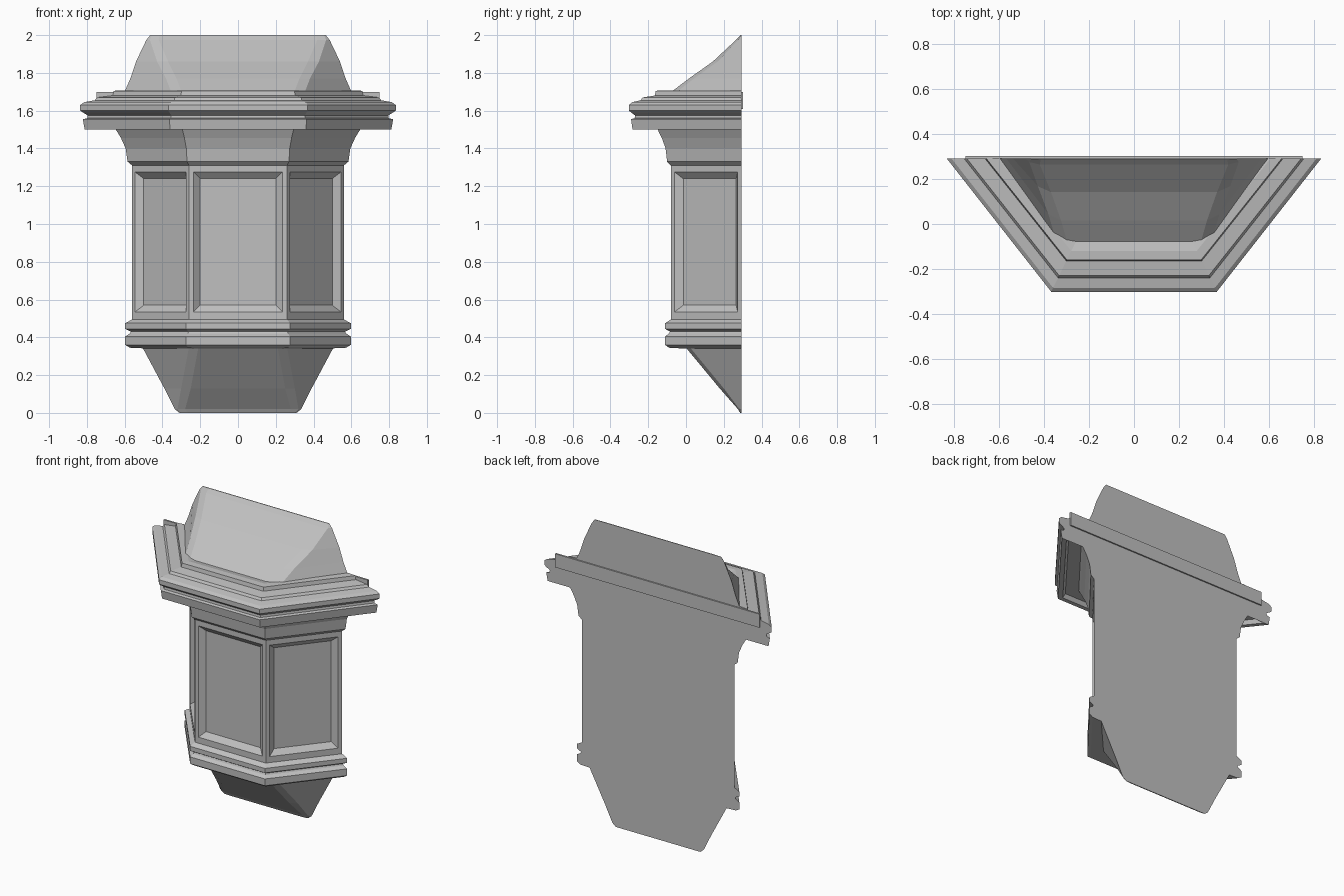
import bpy, bmesh
from mathutils import Vector

if "Cube" in bpy.data.objects:
    bpy.data.objects.remove(bpy.data.objects["Cube"], do_unlink=True)

BACK = 0.293     # rear mounting plane
WALL = -0.08     # front plane of the wall

stone = bpy.data.materials.new("grey_stone")
stone.use_nodes = True
stone.diffuse_color = (0.53, 0.53, 0.53, 1)
stone.node_tree.nodes["Principled BSDF"].inputs["Base Color"].default_value = stone.diffuse_color
stone.node_tree.nodes["Principled BSDF"].inputs["Roughness"].default_value = 0.8


def section(z, y, front, rear, chamfer):
    """Half-hexagon outline, optionally with cut front corners."""
    a, b = Vector((front, y, z)), Vector((rear, BACK, z))
    right = [b, a]
    if chamfer:
        t = min(chamfer / (b - a).length, 0.4)
        right = [b, a.lerp(b, t), a - Vector((chamfer, 0, 0))]
    left = [Vector((-p.x, p.y, p.z)) for p in reversed(right)]
    return right + left


def loft(name, rows, chamfer=0, panels=False):
    bm = bmesh.new()
    rings = [[bm.verts.new(p) for p in section(*r, chamfer)] for r in rows]
    n = len(rings[0])
    for lo, hi in zip(rings, rings[1:]):
        for i in range(n):
            j = (i + 1) % n
            bm.faces.new((lo[i], lo[j], hi[j], hi[i]))
    bm.faces.new(rings[0])
    bm.faces.new(rings[-1])
    bmesh.ops.recalc_face_normals(bm, faces=bm.faces)
    if panels:
        # Recessed panel with a sloped frame on each outer wall
        tall = [f for f in bm.faces if f.normal.y < -0.1 and f.calc_area() > 0.2]
        bmesh.ops.inset_individual(bm, faces=tall, thickness=0.025, use_even_offset=True)
        bmesh.ops.inset_individual(bm, faces=tall, thickness=0.035, depth=-0.03,
                                   use_even_offset=True)
    mesh = bpy.data.meshes.new(name)
    bm.to_mesh(mesh)
    bm.free()
    mesh.materials.append(stone)
    obj = bpy.data.objects.new(name, mesh)
    bpy.context.collection.objects.link(obj)
    return obj


def moulding(name, profile, **kw):
    """Sweep (height, front y) around the three sides at an even offset."""
    rows = []
    for z, y in profile:
        d = WALL - y
        rows.append((z, y, 0.26 + 0.49 * d, 0.56 + 1.24 * d))
    return loft(name, rows, **kw)


# Tapered underside
loft("base_taper", [(0, 0.287, 0.295, 0.31), (0.02, 0.275, 0.31, 0.335),
                    (0.13, 0.178, 0.28, 0.39), (0.345, 0, 0.24, 0.505)], chamfer=0.03)

# Double sill moulding
moulding("sill_moulding", [(0.34, 0), (0.345, -0.09), (0.36, -0.11), (0.405, -0.11),
                           (0.42, -0.09), (0.43, -0.085), (0.445, -0.11),
                           (0.475, -0.11), (0.495, WALL)])

# Panelled wall
moulding("panelled_wall", [(0.49, WALL), (0.51, WALL), (1.30, WALL), (1.32, WALL)],
         panels=True)

# Flared cove below the cornice
moulding("cove", [(1.31, WALL), (1.33, -0.1), (1.4, -0.108), (1.455, -0.128),
                  (1.5, -0.15), (1.535, -0.165)])

# Cornice with a recessed soffit
moulding("cornice", [(1.525, -0.15), (1.525, -0.24), (1.5, -0.255), (1.5, -0.283),
                     (1.555, -0.291), (1.56, -0.272), (1.575, -0.27), (1.59, -0.29),
                     (1.6, -0.302), (1.63, -0.302), (1.645, -0.285), (1.655, -0.24),
                     (1.67, -0.23), (1.68, -0.165), (1.705, -0.16), (1.708, -0.12),
                     (1.70, -0.08)])

# Sloping roof
loft("roof", [(1.69, -0.09, 0.33, 0.605), (1.77, 0.015, 0.36, 0.57),
              (1.86, 0.142, 0.405, 0.54), (1.975, 0.265, 0.455, 0.485),
              (2.0, 0.288, 0.45, 0.465)], chamfer=0.035)

# Thin strip along the rear of the cornice
bpy.ops.mesh.primitive_cube_add(size=1, location=(0, 0.296, 1.655))
strip = bpy.context.object
strip.name = "rear_strip"
strip.scale = (1.5, 0.012, 0.09)
strip.data.materials.append(stone)
